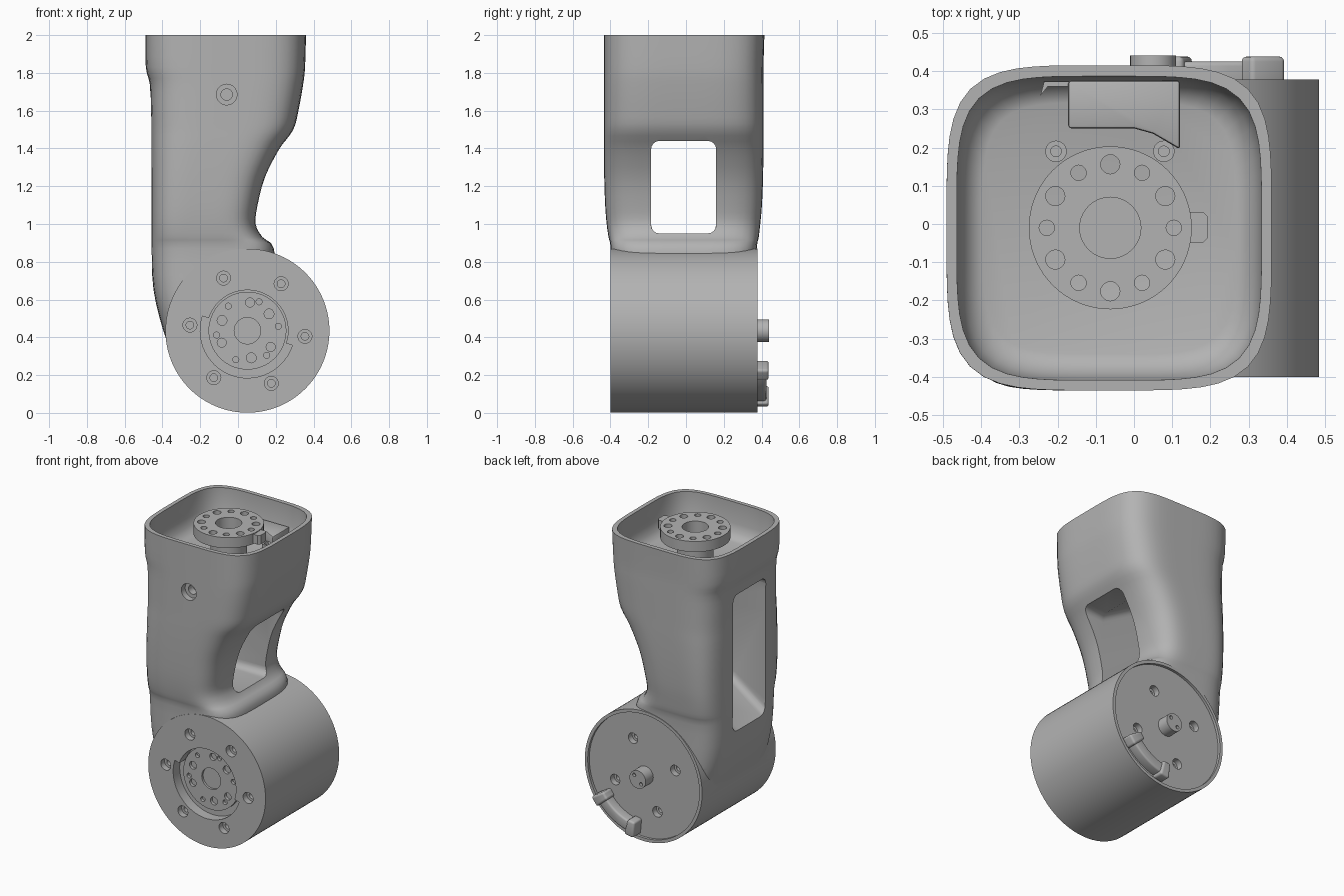
import bpy, bmesh
from math import cos, sin, pi, radians
from mathutils import Vector

old = bpy.data.objects.get("Cube")
if old:
    bpy.data.objects.remove(old)

grey = bpy.data.materials.new("machined grey")
grey.use_nodes = True
COLOR = (0.45, 0.45, 0.45, 1)
grey.diffuse_color = COLOR
grey.node_tree.nodes["Principled BSDF"].inputs["Base Color"].default_value = COLOR


def loft(name, rings):
    """Closed solid through a stack of rings with equal point counts."""
    bm = bmesh.new()
    loops = [[bm.verts.new(p) for p in ring] for ring in rings]
    n = len(loops[0])
    for a, b in zip(loops, loops[1:]):
        for i in range(n):
            j = (i + 1) % n
            bm.faces.new((a[i], a[j], b[j], b[i]))
    bm.faces.new(loops[0])
    bm.faces.new(loops[-1])
    bmesh.ops.recalc_face_normals(bm, faces=bm.faces)
    mesh = bpy.data.meshes.new(name)
    bm.to_mesh(mesh)
    bm.free()
    mesh.materials.append(grey)
    ob = bpy.data.objects.new(name, mesh)
    bpy.context.collection.objects.link(ob)
    return ob


def prism(name, outline, lo, hi, axis="y"):
    put = (lambda a, b, h: (a, h, b)) if axis == "y" else (lambda a, b, h: (a, b, h))
    return loft(name, [[put(a, b, h) for a, b in outline] for h in (lo, hi)])


def circle(cx, cy, r, n=24):
    return [(cx + r * cos(2 * pi * i / n), cy + r * sin(2 * pi * i / n)) for i in range(n)]


def arc_band(cx, cy, r0, r1, start, end, n=28):
    angles = [radians(start + (end - start) * i / n) for i in range(n + 1)]
    outer = [(cx + r1 * cos(a), cy + r1 * sin(a)) for a in angles]
    inner = [(cx + r0 * cos(a), cy + r0 * sin(a)) for a in reversed(angles)]
    return outer + inner


def polar(cx, cy, r, degrees):
    return cx + r * cos(radians(degrees)), cy + r * sin(radians(degrees))


def apply(ob, mod):
    bpy.context.view_layer.objects.active = ob
    bpy.ops.object.modifier_apply(modifier=mod.name)


def combine(ob, tools, operation="DIFFERENCE"):
    for tool in tools:
        mod = ob.modifiers.new("combine", "BOOLEAN")
        mod.operation = operation
        mod.solver = "EXACT"
        mod.object = tool
        apply(ob, mod)
        bpy.data.objects.remove(tool)


def bevel(ob, width, segments=3):
    mod = ob.modifiers.new("bevel", "BEVEL")
    mod.width = width
    mod.segments = segments
    mod.limit_method = "ANGLE"
    apply(ob, mod)


def squircle(z, x0, x1, y0, y1, power=4.4, n=72):
    ring = []
    for i in range(n):
        c, s = cos(2 * pi * i / n), sin(2 * pi * i / n)
        r = (abs(c) ** power + abs(s) ** power) ** (-1 / power)
        ring.append(((x0 + x1) / 2 + r * c * (x1 - x0) / 2,
                     (y0 + y1) / 2 + r * s * (y1 - y0) / 2, z))
    return ring


def smooth_path(points, steps=3):
    """Catmull-Rom through section values."""
    p = [Vector(q) for q in points]
    out = []
    for i in range(len(p) - 1):
        a, b, c, d = p[max(i - 1, 0)], p[i], p[i + 1], p[min(i + 2, len(p) - 1)]
        for k in range(steps):
            t = k / steps
            out.append(b + (c - a) * t / 2 + (a * 2 - b * 5 + c * 4 - d) * t * t / 2
                       + (b * 3 - a - c * 3 + d) * t ** 3 / 2)
    return out + [p[-1]]


# Arm shell: z, left x, right x, front y, back y
sections = [
    (0.28, -0.34, 0.2, -0.395, 0.37), (0.45, -0.40, 0.2, -0.396, 0.371),
    (0.65, -0.447, 0.2, -0.397, 0.372), (0.87, -0.46, 0.19, -0.399, 0.375),
    (0.93, -0.46, 0.13, -0.41, 0.385), (1.0, -0.46, 0.095, -0.42, 0.393),
    (1.1, -0.46, 0.105, -0.428, 0.402), (1.25, -0.46, 0.145, -0.433, 0.408),
    (1.4, -0.46, 0.222, -0.435, 0.41), (1.5, -0.46, 0.293, -0.435, 0.41),
    (1.6, -0.462, 0.32, -0.435, 0.41), (1.74, -0.467, 0.345, -0.435, 0.41),
    (1.83, -0.488, 0.355, -0.435, 0.41), (2.0, -0.49, 0.36, -0.435, 0.415)]
housing = loft("arm_housing", [squircle(*s) for s in smooth_path(
    [(s + (0,))[:5] for s in sections])])

# Joint drum merged into the arm
JX, JZ = 0.05, 0.435
drum = prism("drum", circle(JX, JZ, 0.434, 96), -0.4, 0.378)
combine(housing, [drum], "UNION")

# Top cup and side window
cup = loft("cup_cutter", [squircle(z, -0.465 + i, 0.335 - i, -0.41 + i, 0.388 - i)
                          for z, i in ((1.77, 0.07), (1.78, 0.045), (1.81, 0.02), (1.86, 0.004), (2.1, 0))])
window = prism("window_cutter", [(-0.7, 0.62), (-0.46, 0.77), (-0.22, 0.95), (0.7, 0.95),
                                 (0.7, 1.44), (0.1, 1.44), (-0.34, 1.69), (-0.7, 1.69)], -0.185, 0.16)
bevel(window, 0.045, 4)
combine(housing, [cup, window])

# Front recess, crescent slot and rear recess
combine(housing, [
    prism("recess", circle(JX, JZ, 0.215, 64), -0.5, -0.33),
    prism("crescent", arc_band(JX, JZ, 0.19, 0.25, 162, 342), -0.5, -0.331),
    prism("rear_recess", circle(JX, JZ, 0.413, 96), 0.36, 0.5)])


# Counterbored screw holes
def screw_hole(x, z, r, face, inward):
    for radius, depth in ((r, 0.04), (r * 0.55, 0.09)):
        ends = sorted((face - inward * 0.06, face + inward * depth))
        combine(housing, [prism("bore", circle(x, z, radius, 20), *ends)])


for i in range(6):
    screw_hole(*polar(JX, JZ, 0.306, 54.4 + 60 * i), 0.037, -0.4, 1)
for i in range(4):
    screw_hole(*polar(JX, JZ, 0.24, 68 + 90 * i), 0.035, 0.36, -1)
screw_hole(-0.06, 1.685, 0.055, -0.435, 1)

# Front drive hub with bolt holes
hub = prism("drive_hub", circle(JX, JZ, 0.206, 64), -0.355, -0.32)
combine(hub, [prism("bore", circle(JX, JZ, 0.07, 32), -0.4, -0.34)])
for i in range(3):
    for r, offset, size in ((0.145, 38, 0.026), (0.15, 85, 0.024), (0.165, 8, 0.016), (0.165, 128, 0.016)):
        if (r, offset) == (0.165, 128):
            offset = 68
        combine(hub, [prism("bore", circle(*polar(JX, JZ, r, offset + 120 * i), size, 16), -0.4, -0.335)])

# Rear pin with two small sockets
pin = prism("rear_pin", circle(JX, JZ, 0.06, 32), 0.33, 0.44)
combine(pin, [prism("bore", circle(JX + dx, JZ + dx, 0.012, 12), 0.42, 0.5) for dx in (-0.025, 0.025)])

# Rear cable clip: curved bar with a block at each end
clip = prism("cable_clip", arc_band(JX, JZ, 0.315, 0.385, -80, -35, 12), 0.34, 0.425)
bevel(clip, 0.012)
for i, angle in enumerate((-80, -36)):
    block = prism(f"clip_end_{i + 1}", arc_band(JX, JZ, 0.3, 0.405, angle - 5, angle + 5, 4), 0.34, 0.438)
    bevel(block, 0.015)

# Output flange on a stalk with key tab
FX, FY = -0.062, -0.01
flange = prism("output_flange", circle(FX, FY, 0.213, 72), 1.915, 1.985, "z")
tab = prism("tab", [(0.1, -0.05), (0.18, -0.05), (0.194, -0.035), (0.194, 0.018), (0.18, 0.032), (0.1, 0.032)],
            1.92, 1.98, "z")
stalk = prism("stalk", circle(FX, FY, 0.11, 48), 1.74, 1.95, "z")
combine(flange, [tab, stalk], "UNION")
combine(flange, [prism("bore", circle(FX, FY, 0.08, 40), 1.78, 2.1, "z")])
for i in range(12):
    combine(flange, [prism("bore", circle(*polar(FX, FY, 0.166, 30 * i), 0.025 if i % 2 else 0.02, 20),
                           1.85, 2.1, "z")])

# Connector box and cup screws
box = prism("connector_box", [(-0.172, 0.25), (0.0, 0.25), (0.05, 0.236), (0.12, 0.195),
                              (0.12, 0.375), (-0.172, 0.375)], 1.75, 1.86, "z")
bevel(box, 0.008, 2)
back_step = prism("cup_back_step", [(-0.245, 0.335), (-0.235, 0.372), (-0.15, 0.372), (-0.15, 0.36),
                                    (-0.225, 0.36)], 1.75, 1.84, "z")
for side, x in (("right", -0.204), ("left", 0.078)):
    boss = prism(f"cup_screw_{side}", circle(x, 0.19, 0.028), 1.75, 1.81, "z")
    combine(boss, [prism("bore", circle(x, 0.19, 0.014, 16), 1.79, 1.9, "z")])

# Shading
bpy.ops.object.select_all(action="DESELECT")
for ob in bpy.context.collection.objects:
    if ob.type == "MESH" and grey.name in ob.data.materials:
        ob.select_set(True)
        bpy.context.view_layer.objects.active = ob
bpy.ops.object.shade_smooth_by_angle(angle=radians(32))
